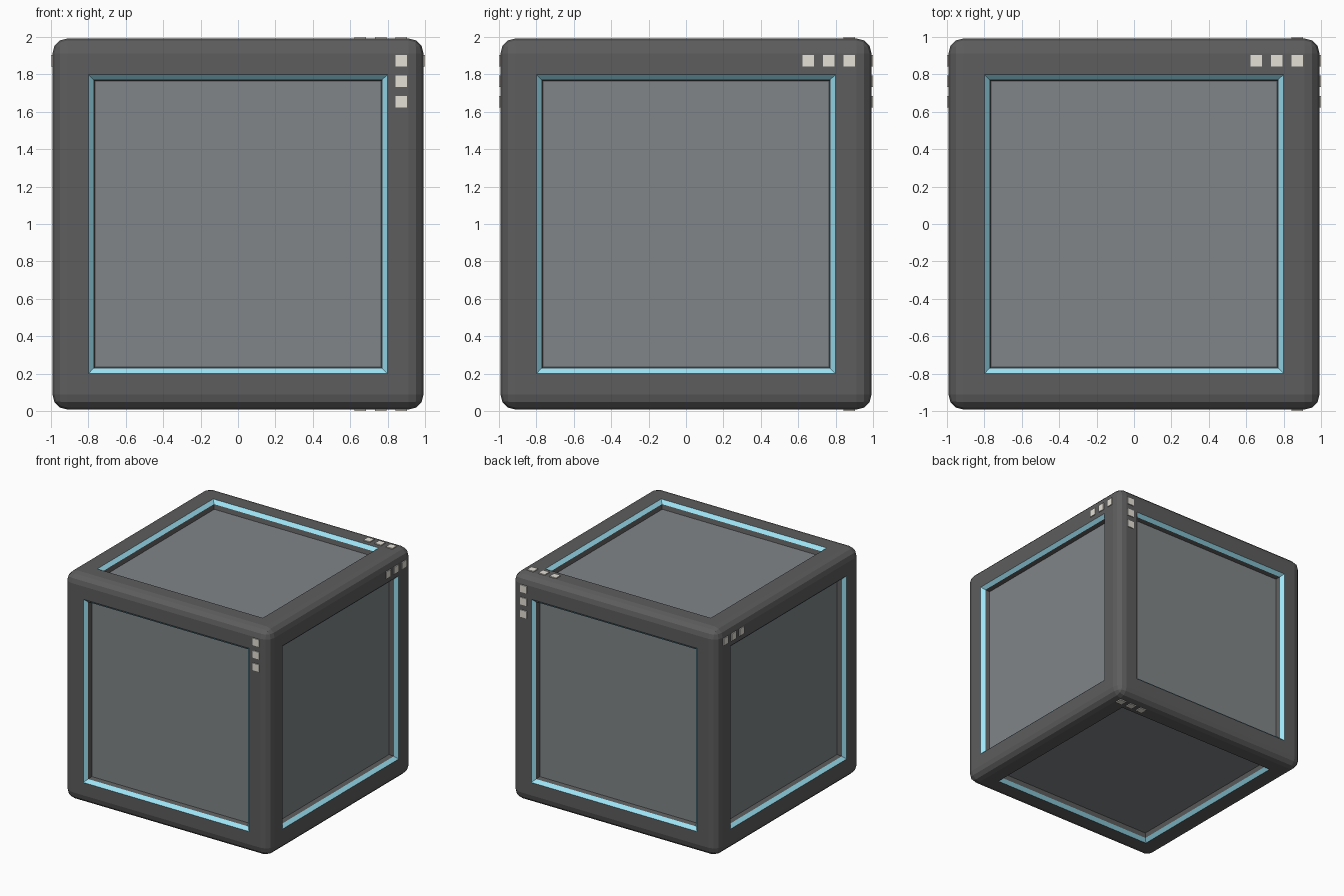
import bpy, bmesh
from mathutils import Vector, Matrix

if "Cube" in bpy.data.objects:
    bpy.data.objects.remove(bpy.data.objects["Cube"])

HALF = 0.992      # half size of the body
BEVEL = 0.08      # rounded edge radius
CENTRE = Vector((0, 0, 1))


def material(name, rgb):
    m = bpy.data.materials.new(name)
    m.diffuse_color = (*rgb, 1)
    m.use_nodes = True
    m.node_tree.nodes["Principled BSDF"].inputs["Base Color"].default_value = m.diffuse_color
    return m


frame_mat = material("dark_frame", (0.11, 0.11, 0.113))
glow_mat = material("cyan_glow", (0.34, 0.78, 0.93))
panel_mat = material("grey_panel", (0.215, 0.235, 0.245))
light_mat = material("warm_white", (0.78, 0.75, 0.68))


def add_object(name, bm, mats):
    mesh = bpy.data.meshes.new(name)
    bm.normal_update()
    bm.to_mesh(mesh)
    bm.free()
    for m in mats:
        mesh.materials.append(m)
    ob = bpy.data.objects.new(name, mesh)
    ob.location = CENTRE
    bpy.context.collection.objects.link(ob)
    return ob


# Body: bevelled cube with a stepped recess in each side
bm = bmesh.new()
bmesh.ops.create_cube(bm, size=2 * HALF)
bmesh.ops.bevel(bm, geom=bm.verts[:] + bm.edges[:], offset=BEVEL, segments=3,
                profile=0.5, affect='EDGES', clamp_overlap=True)
bm.normal_update()
sides = [f for f in bm.faces if f.calc_area() > 1]


def inset(width, depth, slot):
    ring = bmesh.ops.inset_individual(bm, faces=sides, thickness=width,
                                      depth=depth, use_even_offset=True)["faces"]
    for f in ring:
        if f not in sides:
            f.material_index = slot
    bm.normal_update()


inset(HALF - BEVEL - 0.80, 0, 0)   # flat frame
inset(0.027, -0.028, 1)            # sloped glowing strip
inset(0.008, -0.040, 0)            # recess wall
for f in sides:
    f.material_index = 2           # sunken panel
add_object("cube_body", bm, [frame_mat, glow_mat, panel_mat])

# Indicator lights: three small tiles per side, mirrored to the opposite side
EDGE, STEP, SIZE, THICK = 0.872, 0.109, 0.062, 0.03


def lights(name, normal_axis, row_axis):
    for sign in (1, -1):
        bm = bmesh.new()
        for i in range(3):
            pos = Vector((EDGE, EDGE, EDGE))
            pos[row_axis] -= i * STEP
            pos[normal_axis] = sign * (1 - THICK / 2)
            scale = Vector((SIZE, SIZE, SIZE))
            scale[normal_axis] = THICK
            bmesh.ops.create_cube(bm, size=1, matrix=Matrix.Translation(pos)
                                  @ Matrix.Diagonal((*scale, 1)))
        add_object(name[0 if sign > 0 else 1] + "_lights", bm, [light_mat])


lights(("right", "left"), 0, 1)
lights(("back", "front"), 1, 2)
lights(("top", "bottom"), 2, 0)
